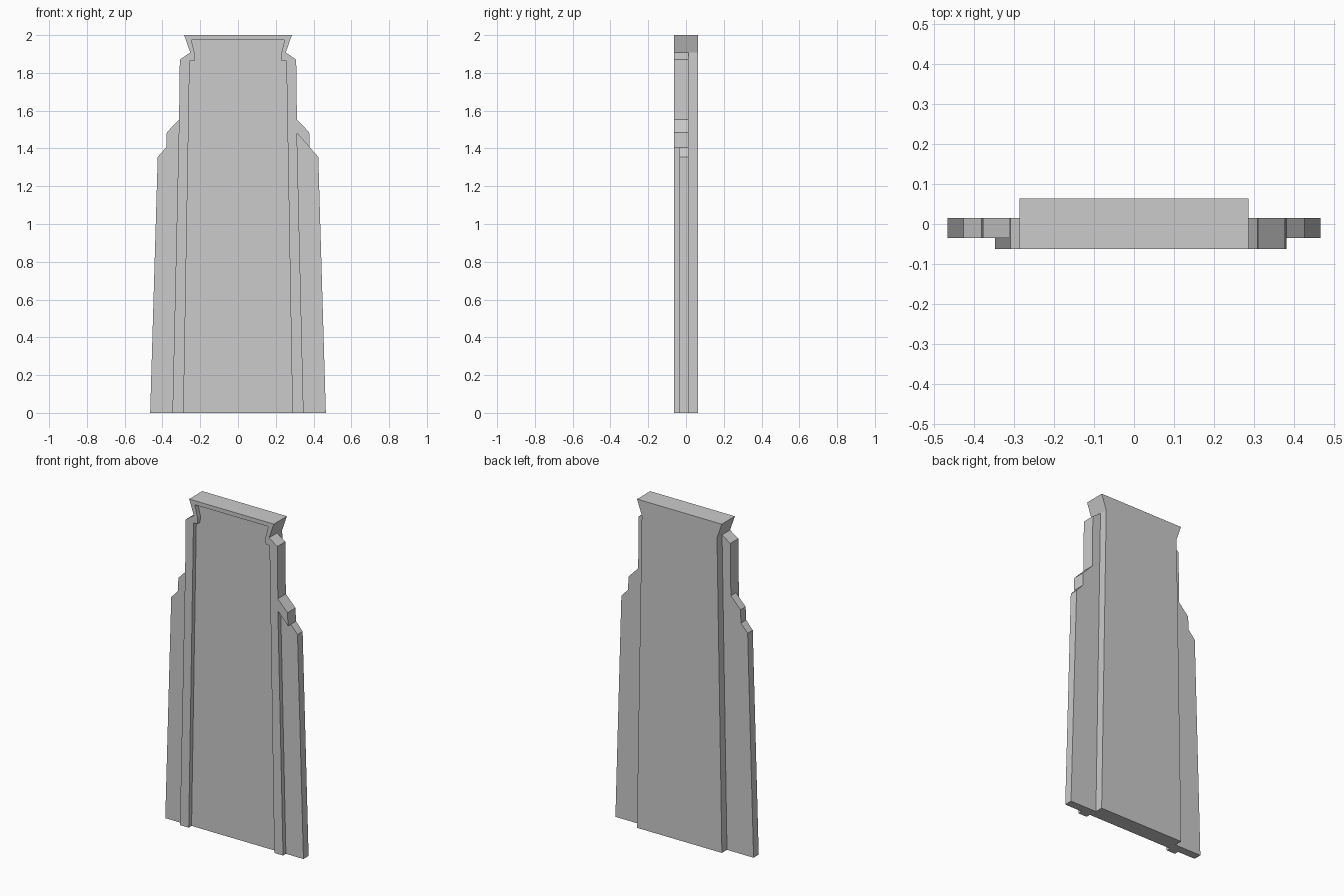
import bpy, bmesh

if "Cube" in bpy.data.objects:
    bpy.data.objects.remove(bpy.data.objects["Cube"])


def mirrored(right_side):
    """Close a right-hand half profile with its mirror image."""
    return right_side + [(-x, z) for x, z in reversed(right_side)]


def prism(name, profile, y0, y1):
    """Extrude an x-z profile from y0 to y1."""
    bm = bmesh.new()
    face = bm.faces.new([bm.verts.new((x, y0, z)) for x, z in profile])
    new = bmesh.ops.extrude_face_region(bm, geom=[face])["geom"]
    for v in new:
        if isinstance(v, bmesh.types.BMVert):
            v.co.y = y1
    bmesh.ops.recalc_face_normals(bm, faces=bm.faces[:])
    mesh = bpy.data.meshes.new(name)
    bm.to_mesh(mesh)
    bm.free()
    obj = bpy.data.objects.new(name, mesh)
    bpy.context.collection.objects.link(obj)
    return obj


FRONT, STEP, BACK_STEP, BACK = -0.0625, -0.035, 0.0145, 0.0635
head = [(0.285, 2.0), (0.253, 1.908)]
shoulder = head[::-1] + []
upper = [(0.308, 1.87), (0.312, 1.553)]
step = [(0.377, 1.485), (0.38, 1.405)]

# stepped middle plate with the wide wings
plate = prism("stepped_panel", mirrored(
    [(0.465, 0), (0.425, 1.355)] + step[::-1] + upper[::-1] + shoulder),
    STEP, BACK_STEP)

# raised front frame, with the extra lug on the right side only
frame_right = [(0.347, 0), (0.312, 1.48)] + step[::-1] + upper[::-1] + shoulder
frame_left = [(-x, z) for x, z in head + upper] + [(-0.347, 0)]
recess = [(0.235, 1.975), (0.228, 1.90), (0.231, 1.862), (0.256, 1.862), (0.288, 0)]
recess_left = [(-0.288, 0), (-0.256, 1.862), (-0.231, 1.862), (-0.228, 1.90), (-0.247, 1.975)]
recess[0] = (0.247, 1.975)
frame = prism("front_frame", frame_right + frame_left + recess_left + recess, FRONT, STEP)

# thick back slab with the flared head
slab = prism("back_slab", mirrored([(0.286, 0)] + shoulder), BACK_STEP, BACK)

# merge the three layers into one solid
for part in (frame, slab):
    mod = plate.modifiers.new("join_" + part.name, 'BOOLEAN')
    mod.operation = 'UNION'
    mod.solver = 'EXACT'
    mod.object = part
bpy.context.view_layer.objects.active = plate
plate.select_set(True)
for mod in list(plate.modifiers):
    bpy.ops.object.modifier_apply(modifier=mod.name)
for part in (frame, slab):
    bpy.data.objects.remove(part)
